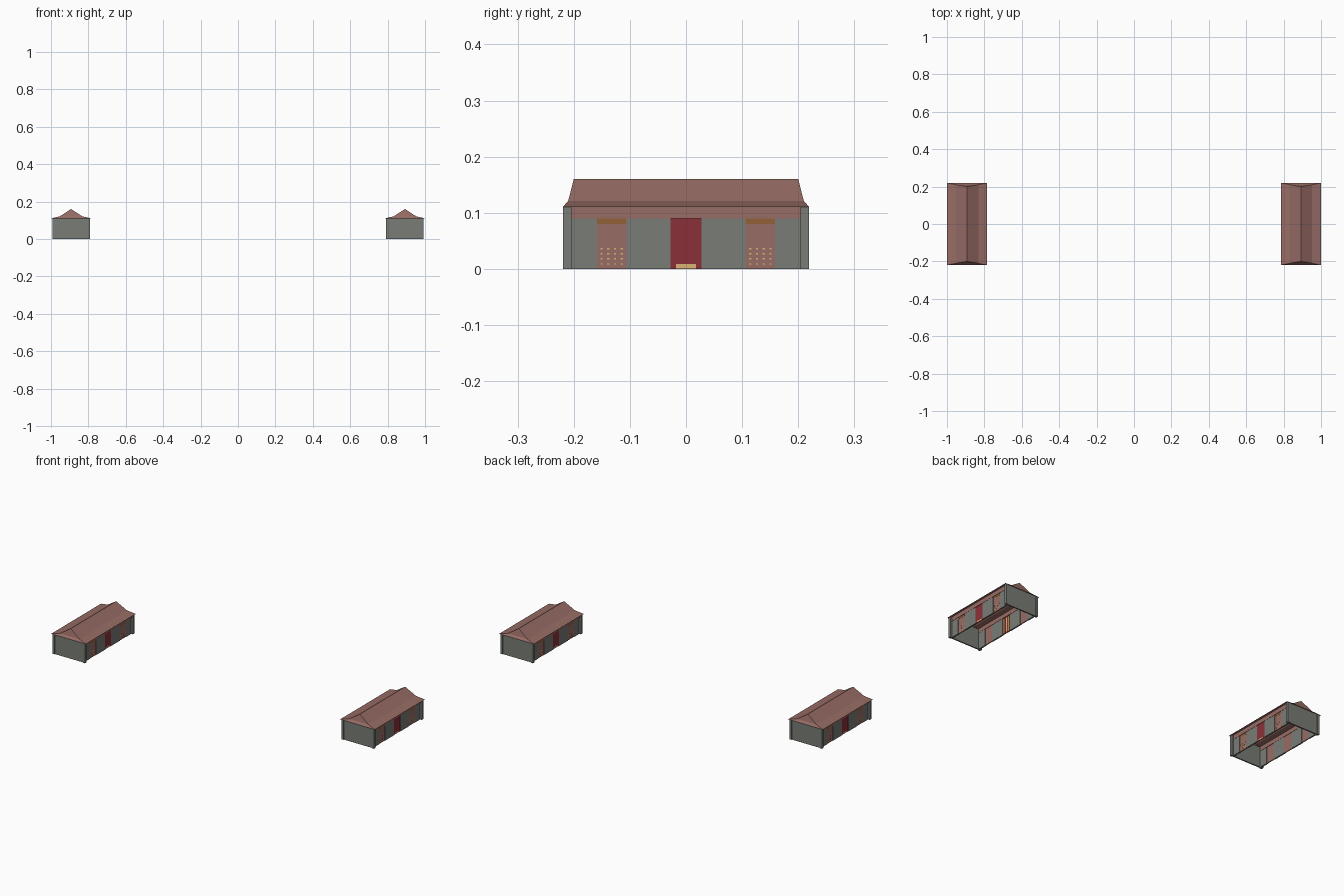
import bpy, bmesh
from mathutils import Vector

if "Cube" in bpy.data.objects:
    bpy.data.objects.remove(bpy.data.objects["Cube"])


def mat(name, rgb):
    m = bpy.data.materials.new(name)
    m.diffuse_color = (*rgb, 1)
    m.use_nodes = True
    m.node_tree.nodes["Principled BSDF"].inputs["Base Color"].default_value = m.diffuse_color
    return m


GREY = mat("grey wall", (0.19, 0.20, 0.18))
BROWN = mat("roof brown", (0.31, 0.15, 0.13))
RED = mat("door red", (0.26, 0.03, 0.04))
GOLD = mat("pale gold", (0.70, 0.45, 0.17))
OCHRE = mat("ochre", (0.29, 0.12, 0.04))

CENTRE, HALF = 0.8925, 0.1075


def mesh_object(name, bm, material):
    bmesh.ops.recalc_face_normals(bm, faces=bm.faces)
    me = bpy.data.meshes.new(name)
    bm.to_mesh(me)
    bm.free()
    me.materials.append(material)
    ob = bpy.data.objects.new(name, me)
    bpy.context.collection.objects.link(ob)
    return ob


def boxes(name, spans, material):
    """One object made of boxes given as (x0, x1, y0, y1, z0, z1)."""
    bm = bmesh.new()
    for x0, x1, y0, y1, z0, z1 in spans:
        vs = bmesh.ops.create_cube(bm, size=1)["verts"]
        bmesh.ops.scale(bm, vec=(abs(x1 - x0), y1 - y0, z1 - z0), verts=vs)
        bmesh.ops.translate(bm, vec=Vector((x0 + x1, y0 + y1, z0 + z1)) / 2, verts=vs)
    return mesh_object(name, bm, material)


def roof(name, cx):
    # flared hip roof: shrinking rectangles up to a ridge, open below
    bm = bmesh.new()
    rings = []
    for hx, hy, z in ((HALF, 0.22, 0.11), (0.06, 0.21, 0.121)):
        rings.append([bm.verts.new((cx + sx * hx, sy * hy, z))
                      for sx, sy in ((-1, -1), (1, -1), (1, 1), (-1, 1))])
    low, mid = rings
    for i in range(4):
        j = (i + 1) % 4
        bm.faces.new((low[i], low[j], mid[j], mid[i]))
    a = bm.verts.new((cx, -0.2, 0.16))
    b = bm.verts.new((cx, 0.2, 0.16))
    bm.faces.new((mid[0], mid[1], a))
    bm.faces.new((mid[2], mid[3], b))
    bm.faces.new((mid[1], mid[2], b, a))
    bm.faces.new((mid[3], mid[0], a, b))
    mesh_object(name, bm, BROWN)


for label, side in (("left", -1), ("right", 1)):
    cx = side * CENTRE
    roof(label + "_roof", cx)

    # end walls and corner posts
    ends, posts = [], []
    for y0, y1 in ((-0.215, -0.208), (0.208, 0.215)):
        ends.append((cx - 0.09, cx + 0.09, y0, y1, 0, 0.112))
        for s in (-1, 1):
            a, b = sorted((cx + s * 0.088, cx + s * 0.1))
            posts.append((a, b, y0 - 0.004, y1 + 0.004, 0, 0.111))
    boxes(label + "_end_walls", ends, GREY)
    boxes(label + "_corner_posts", posts, GREY)

    for d in (-1, 1):
        tag = label + ("_inner" if d != side else "_outer")

        def slab(y0, y1, z0, z1, near, far):
            a, b = sorted((cx + d * near, cx + d * far))
            return (a, b, y0, y1, z0, z1)

        # wall panels between the doors, with the beam above
        panels = ((-0.208, -0.159), (-0.106, -0.028), (0.028, 0.106), (0.159, 0.208))
        boxes(tag + "_wall_panels", [slab(p, q, 0, 0.09, 0.082, 0.09) for p, q in panels], GREY)
        boxes(tag + "_beam", [slab(-0.208, 0.208, 0.09, 0.113, 0.081, 0.091)], BROWN)

        # side doors with a lintel strip and small gold panels
        sides = [(-0.159, -0.106), (0.106, 0.159)]
        boxes(tag + "_side_doors", [slab(p, q, 0, 0.09, 0.083, 0.088) for p, q in sides], BROWN)
        boxes(tag + "_door_lintels", [slab(p, q, 0.08, 0.09, 0.088, 0.0885) for p, q in sides], OCHRE)
        studs = [slab(y - 0.002, y + 0.002, z, z + 0.002, 0.088, 0.0885)
                 for c in (-0.1325, 0.1325)
                 for y in (c - 0.018, c - 0.006, c + 0.006, c + 0.018)
                 for z in (0.008, 0.017, 0.026, 0.035)]
        boxes(tag + "_side_door_studs", studs, GOLD)

        # centre door: red outside, brown backing inside, gold foot plate
        boxes(tag + "_centre_door", [slab(-0.028, 0.028, 0, 0.09, 0.085, 0.088)], RED)
        boxes(tag + "_centre_foot_plate", [slab(-0.018, 0.018, 0.001, 0.009, 0.088, 0.0885)], GOLD)
        if d == side:
            boxes(tag + "_centre_backing", [slab(-0.028, 0.028, 0, 0.09, 0.083, 0.085)], BROWN)
        else:
            strips = [slab(y - 0.004, y + 0.004, 0.005, 0.085, 0.083, 0.085)
                      for y in (-0.018, 0, 0.018)]
            boxes(tag + "_centre_lattice", strips, GOLD)
